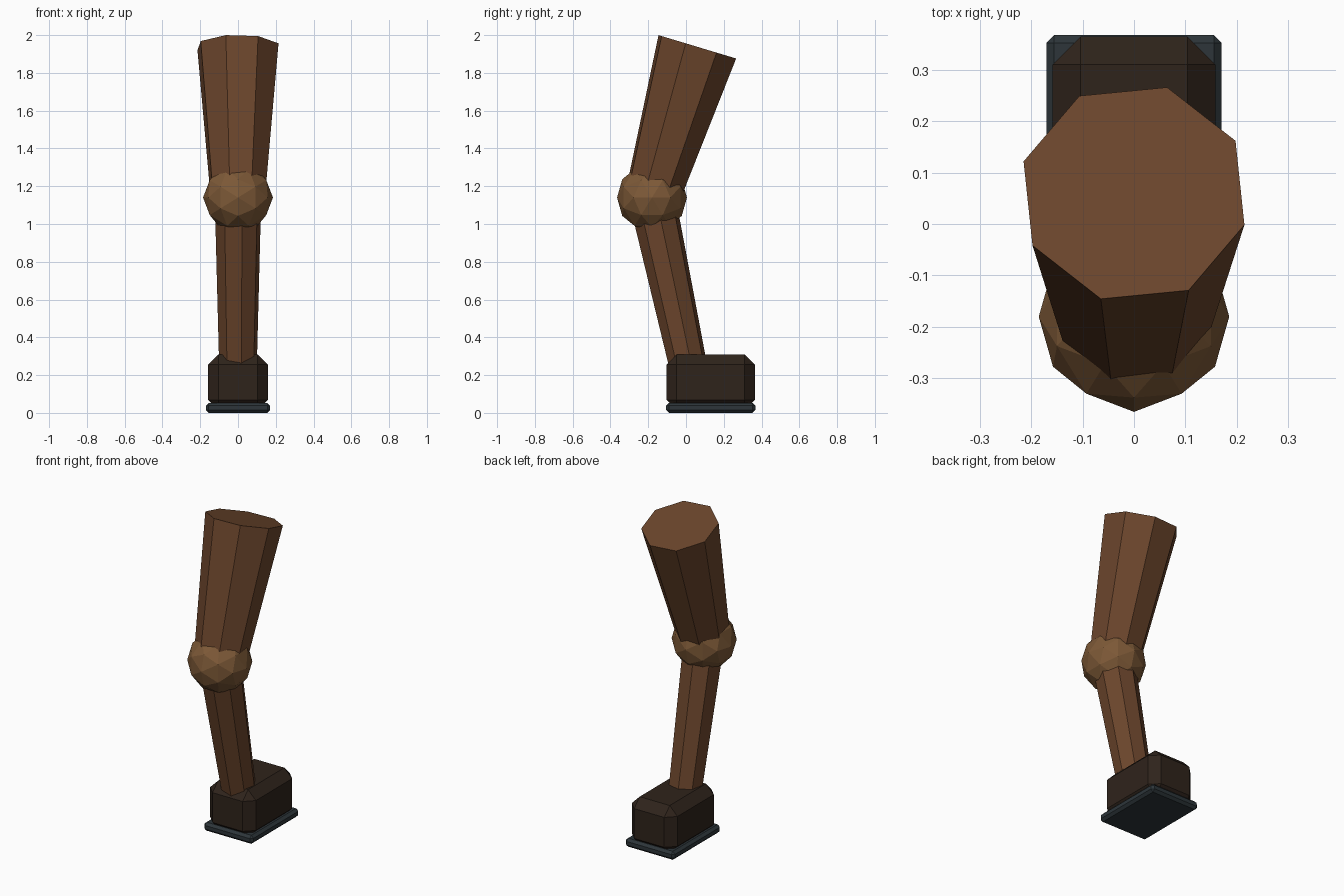
import bpy, bmesh
from math import sin, cos, radians
from mathutils import Vector, Matrix
from itertools import product

if "Cube" in bpy.data.objects:
    bpy.data.objects.remove(bpy.data.objects["Cube"])


def material(name, rgb):
    m = bpy.data.materials.new(name)
    m.diffuse_color = (*rgb, 1)
    m.use_nodes = True
    m.node_tree.nodes["Principled BSDF"].inputs["Base Color"].default_value = m.diffuse_color
    return m


HIDE = material("brown_hide", (0.147, 0.06, 0.025))
JOINT = material("light_brown_joint", (0.205, 0.1, 0.038))
HOOF = material("dark_hoof", (0.028, 0.017, 0.011))
IRON = material("dark_iron", (0.026, 0.036, 0.042))


def finish(bm, name, mat):
    bmesh.ops.recalc_face_normals(bm, faces=bm.faces)
    me = bpy.data.meshes.new(name)
    bm.to_mesh(me)
    bm.free()
    me.materials.append(mat)
    ob = bpy.data.objects.new(name, me)
    bpy.context.collection.objects.link(ob)
    return ob


def limb(name, low, high, r_low, r_high, phase, mat, sides=8):
    """Tapered prism between two points lying in the x = 0 plane."""
    low, high = Vector(low), Vector(high)
    axis = (high - low).normalized()
    u = Vector((1, 0, 0))
    v = axis.cross(u)
    bm = bmesh.new()
    rings = []
    for c, r in ((low, r_low), (high, r_high)):
        angles = [radians(phase + 360 * i / sides) for i in range(sides)]
        rings.append([bm.verts.new(c + r * (cos(a) * u + sin(a) * v)) for a in angles])
    for i in range(sides):
        j = (i + 1) % sides
        bm.faces.new((rings[0][i], rings[0][j], rings[1][j], rings[1][i]))
    for ring in rings:
        bm.faces.new(ring)
    return finish(bm, name, mat)


def chamfered_box(name, lo, hi, chamfer, mat):
    lo, hi = Vector(lo), Vector(hi)
    bm = bmesh.new()
    bmesh.ops.create_cube(bm, size=1, matrix=Matrix.Translation((lo + hi) / 2)
                          @ Matrix.Diagonal((*(hi - lo), 1)))
    bmesh.ops.bevel(bm, geom=bm.edges[:], offset=chamfer, segments=1,
                    affect='EDGES', profile=0.5)
    return finish(bm, name, mat)


def faceted_ball(name, centre, radius, mat):
    """Once-subdivided icosahedron with its symmetry planes on the axes."""
    bm = bmesh.new()
    t = (1 + 5 ** 0.5) / 2
    for a, b in product((-1, 1), (-t, t)):
        for p in ((b, a, 0), (0, b, a), (a, 0, b)):
            bm.verts.new(p)
    bmesh.ops.convex_hull(bm, input=bm.verts[:])
    bmesh.ops.subdivide_edges(bm, edges=bm.edges[:], cuts=1, use_grid_fill=True)
    for v in bm.verts:
        v.co = Vector(centre) + v.co.normalized() * radius
    return finish(bm, name, mat)


KNEE = (0, -0.18, 1.14)

# Upper and lower leg meeting at the knee
limb("upper_leg", KNEE, (0, 0.06, 1.938), 0.15, 0.224, -16.7, HIDE)
limb("lower_leg", (0, 0.022, 0.2), KNEE, 0.1, 0.125, 10, HIDE)
faceted_ball("knee", KNEE, 0.185, JOINT)

# Hoof and its metal sole
chamfered_box("hoof", (-0.158, -0.103, 0.015), (0.158, 0.364, 0.31), 0.054, HOOF)
chamfered_box("sole", (-0.17, -0.105, 0.0), (0.17, 0.367, 0.053), 0.015, IRON)
